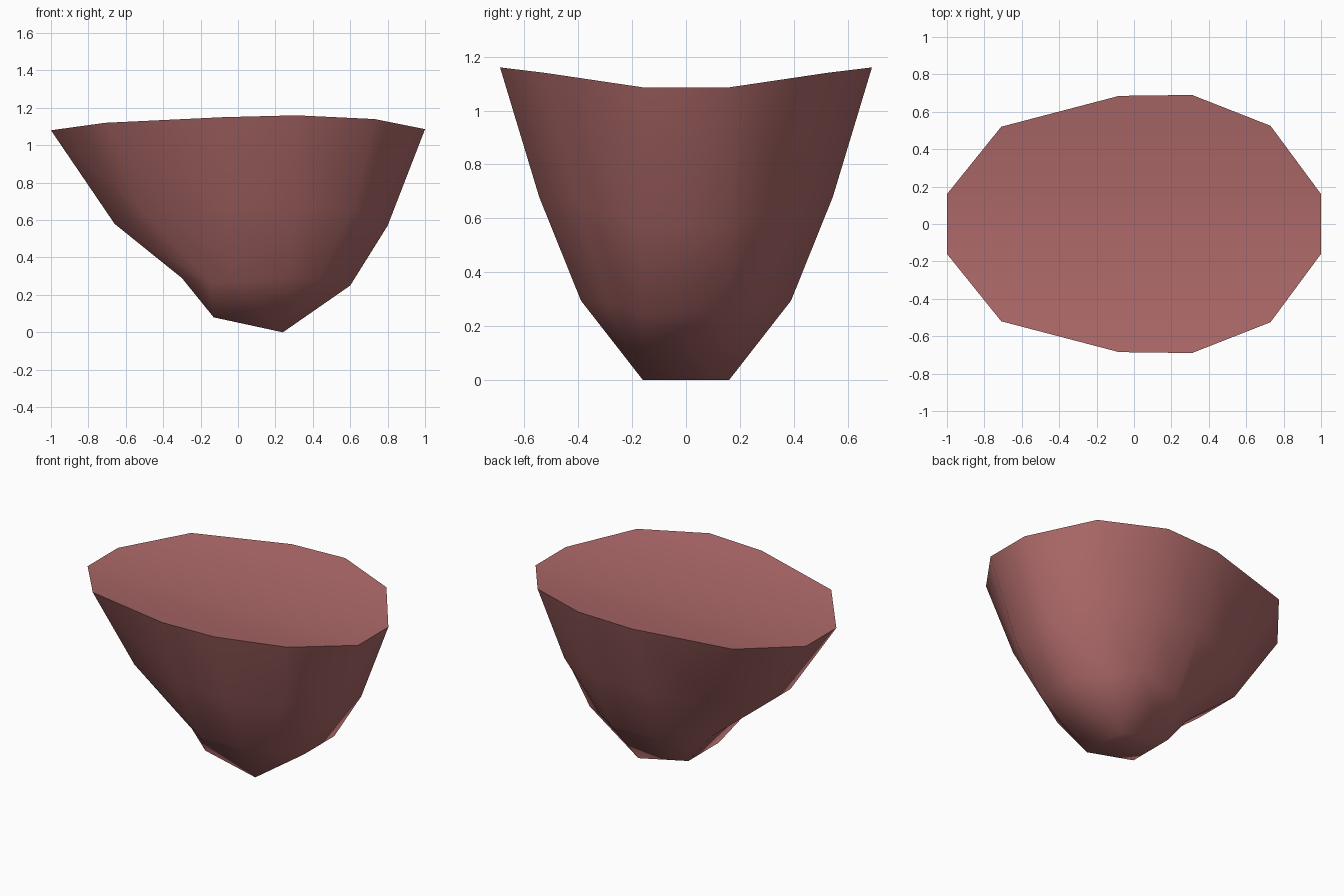
import bpy
import bmesh
import math

cube = bpy.data.objects.get("Cube")
if cube:
    bpy.data.objects.remove(cube, do_unlink=True)

# Half rings from the rim down to the keel: right end, round the back, left end
keel_a, keel_b = (0.24, 0.16, 0.0), (-0.13, 0.16, 0.08)
half_rings = [
    [(1.0, 0.16, 1.086), (0.73, 0.525, 1.14), (0.31, 0.69, 1.16),
     (-0.08, 0.685, 1.15), (-0.71, 0.52, 1.12), (-1.0, 0.16, 1.08)],
    [(0.80, 0.16, 0.57), (0.62, 0.40, 0.66), (0.30, 0.545, 0.68),
     (-0.07, 0.53, 0.67), (-0.50, 0.38, 0.64), (-0.66, 0.16, 0.58)],
    [(0.60, 0.16, 0.25), (0.43, 0.29, 0.29), (0.28, 0.39, 0.295),
     (-0.03, 0.36, 0.28), (-0.15, 0.27, 0.26), (-0.30, 0.16, 0.29)],
    [keel_a] * 3 + [keel_b] * 3,
]


def full_ring(bm, half):
    """Mirror a half ring across y = 0 and add its vertices."""
    mirrored = [(x, -y, z) for x, y, z in reversed(half)]
    return [bm.verts.new(p) for p in half + mirrored]


bm = bmesh.new()
rings = [full_ring(bm, half) for half in half_rings]
count = len(rings[0])

# Outer wall
for upper, lower in zip(rings, rings[1:]):
    for i in range(count):
        j = (i + 1) % count
        bm.faces.new((upper[i], upper[j], lower[j], lower[i]))

# Saddle-shaped top and small underside, laid as strips along x
rim, keel = rings[0], rings[-1]
bm.faces.new((rim[0], rim[5], rim[6], rim[11]))
for s in (0, 6):
    for k in range(2):
        bm.faces.new((rim[s + k], rim[s + k + 1], rim[s + 4 - k], rim[s + 5 - k]))
bm.faces.new((keel[0], keel[5], keel[6], keel[11]))

bmesh.ops.remove_doubles(bm, verts=bm.verts, dist=0.001)
bmesh.ops.recalc_face_normals(bm, faces=bm.faces)
mesh = bpy.data.meshes.new("rock_body")
bm.to_mesh(mesh)
bm.free()
rock = bpy.data.objects.new("rock_body", mesh)
bpy.context.collection.objects.link(rock)

# Dusty red colour
colour = (0.42, 0.14, 0.14, 1.0)
mat = bpy.data.materials.new("dusty_red")
mat.use_nodes = True
mat.diffuse_color = colour
mat.node_tree.nodes["Principled BSDF"].inputs["Base Color"].default_value = colour
mesh.materials.append(mat)

# Smooth wall with a sharp rim
bpy.ops.object.select_all(action="DESELECT")
rock.select_set(True)
bpy.context.view_layer.objects.active = rock
bpy.ops.object.shade_smooth_by_angle(angle=math.radians(75))
